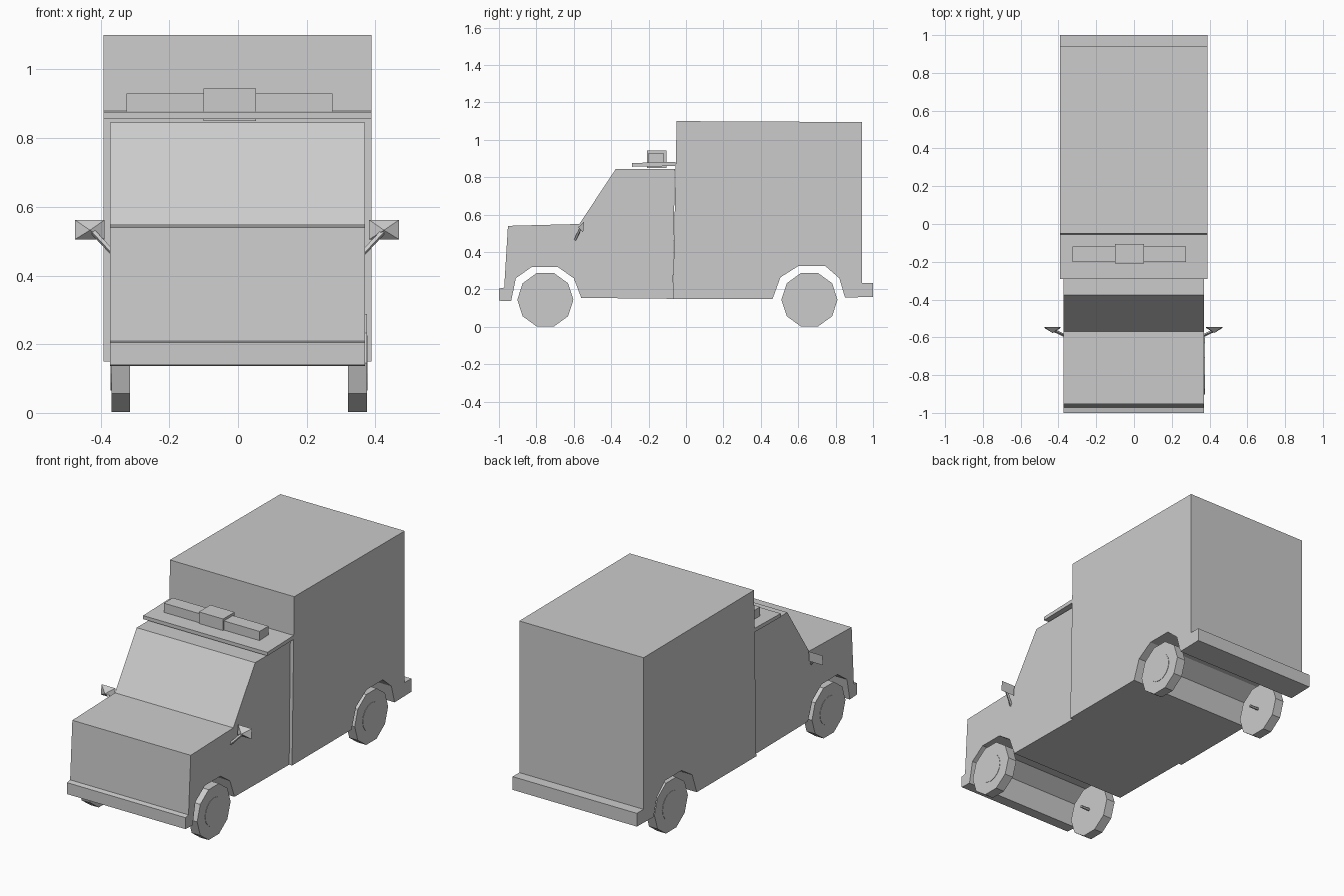
import bpy, bmesh, math
from mathutils import Vector

if "Cube" in bpy.data.objects:
    bpy.data.objects.remove(bpy.data.objects["Cube"])


def finish(name, bm):
    bmesh.ops.recalc_face_normals(bm, faces=bm.faces)
    mesh = bpy.data.meshes.new(name)
    bm.to_mesh(mesh)
    bm.free()
    ob = bpy.data.objects.new(name, mesh)
    bpy.context.collection.objects.link(ob)
    return ob


def side_prism(name, profile, x0, x1):
    """Extrude a (y, z) side profile across the width."""
    bm = bmesh.new()
    face = bm.faces.new([bm.verts.new((x0, y, z)) for y, z in profile])
    ext = bmesh.ops.extrude_face_region(bm, geom=[face])["geom"]
    verts = [v for v in ext if isinstance(v, bmesh.types.BMVert)]
    bmesh.ops.translate(bm, verts=verts, vec=(x1 - x0, 0, 0))
    if not any(f.calc_center_median().x < x0 + 1e-6 for f in bm.faces):
        bm.faces.new([v for v in bm.verts if v not in verts])
    return finish(name, bm)


def box(name, x0, x1, y0, y1, z0, z1):
    return side_prism(name, [(y0, z0), (y1, z0), (y1, z1), (y0, z1)], x0, x1)


def x_ring(cy, cz, r, n):
    return [(cy + r * math.cos(2 * math.pi * i / n),
             cz + r * math.sin(2 * math.pi * i / n)) for i in range(n)]


# Cab with bonnet, windscreen slope, front bumper and wheel arch
cab = [(-1, 0.14), (-1, 0.205), (-0.972, 0.21), (-0.952, 0.54), (-0.57, 0.55),
       (-0.375, 0.845), (-0.06, 0.845), (-0.07, 0.15), (-0.56, 0.155),
       (-0.60, 0.26), (-0.685, 0.32), (-0.825, 0.32), (-0.91, 0.26), (-0.935, 0.137)]
side_prism("cab", cab, -0.373, 0.37)

# Rear box with step bumper and wheel arch
cargo = [(-0.07, 0.15), (-0.05, 1.1), (0.94, 1.095), (0.94, 0.235), (1, 0.235),
         (1, 0.16), (0.85, 0.157), (0.82, 0.26), (0.745, 0.325), (0.60, 0.325),
         (0.505, 0.265), (0.463, 0.15)]
side_prism("rear_box", cargo, -0.392, 0.388)

# Roof visor and light bar
side_prism("roof_visor", [(-0.29, 0.856), (-0.29, 0.876), (-0.055, 0.882), (-0.055, 0.86)],
           -0.392, 0.388)
box("light_bar", -0.325, 0.275, -0.2, -0.12, 0.877, 0.93)
box("light_bar_centre", -0.1, 0.052, -0.208, -0.105, 0.85, 0.944)

# Wheels, raised hub discs and axle stubs
for end, cy in (("front", -0.752), ("rear", 0.66)):
    for side, s in (("left", -1), ("right", 1)):
        name = f"{end}_{side}"
        outer, inner = s * 0.345 + 0.003 + s * 0.027, s * 0.345 + 0.003 - s * 0.027
        side_prism(name + "_wheel", x_ring(cy, 0.145, 0.15, 10), min(inner, outer), max(inner, outer))
        for part, r, n, a, b in (("hub", 0.08, 16, outer - s * 0.01, outer + s * 0.002),
                                 ("axle", 0.008, 6, inner + s * 0.01, inner - s * 0.055)):
            side_prism(f"{name}_{part}", x_ring(cy, 0.145, r, n), min(a, b), max(a, b))

# Door mirrors: a shallow pyramid shell on a thin arm
for side, s in (("left", -1), ("right", 1)):
    bm = bmesh.new()
    base = [bm.verts.new((s * x - 0.003, y, z)) for x, y, z in
            ((0.385, -0.55, 0.505), (0.472, -0.55, 0.505),
             (0.472, -0.545, 0.562), (0.385, -0.545, 0.562))]
    apex = bm.verts.new((s * 0.428 - 0.003, -0.577, 0.532))
    bm.faces.new(base)
    for i in range(4):
        bm.faces.new((base[i], base[(i + 1) % 4], apex))
    finish(side + "_mirror", bm)

    a, b = Vector((s * 0.425, -0.563, 0.53)), Vector((s * 0.365, -0.592, 0.466))
    bm = bmesh.new()
    bmesh.ops.create_cone(bm, cap_ends=True, segments=4, radius1=0.008, radius2=0.008,
                          depth=(b - a).length)
    ob = finish(side + "_mirror_arm", bm)
    ob.location = (a + b) / 2
    ob.rotation_euler = (b - a).to_track_quat('Z', 'Y').to_euler()
